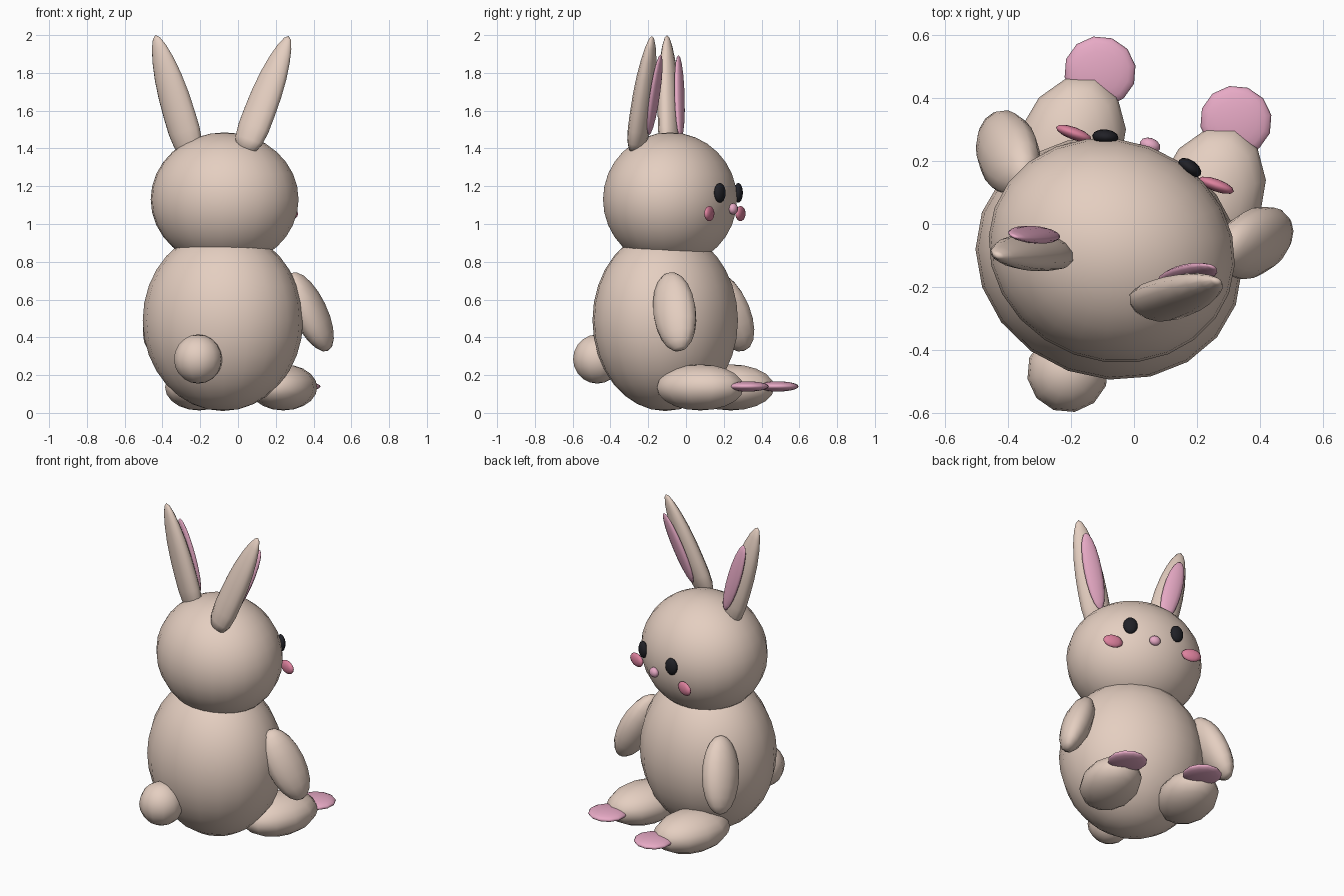
import bpy, bmesh
from math import radians, sqrt
from mathutils import Matrix, Vector

if "Cube" in bpy.data.objects:
    bpy.data.objects.remove(bpy.data.objects["Cube"])

# The rabbit is turned about z: "side" and "ahead" are its own axes
TURN = Matrix.Rotation(radians(-20), 3, 'Z')
SIDE, AHEAD = TURN @ Vector((1, 0, 0)), TURN @ Vector((0, 1, 0))
ORIGIN = Vector((-0.08, -0.11, 0))


def material(name, rgb):
    m = bpy.data.materials.new(name)
    m.diffuse_color = (*rgb, 1)
    m.use_nodes = True
    m.node_tree.nodes["Principled BSDF"].inputs["Base Color"].default_value = m.diffuse_color
    return m


FUR = material("fur", (0.78, 0.62, 0.53))
PINK = material("pink", (0.80, 0.40, 0.56))
ROSE = material("rose", (0.72, 0.22, 0.34))
DARK = material("dark", (0.015, 0.015, 0.02))


def place(u, v, z):
    return ORIGIN + u * SIDE + v * AHEAD + Vector((0, 0, z))


def blob(name, loc, radii, mat, axis=None, yaw=0, segs=(12, 10), profile=None):
    """Ellipsoid; axis points its long z, profile reshapes it along z."""
    bm = bmesh.new()
    bmesh.ops.create_uvsphere(bm, u_segments=segs[0], v_segments=segs[1], radius=1)
    for v in bm.verts:
        if profile:
            ring = sqrt(max(0, 1 - v.co.z ** 2))
            if ring > 1e-4:
                k = profile(v.co.z) / ring
                v.co.x *= k
                v.co.y *= k
        v.co = Vector([c * r for c, r in zip(v.co, radii)])
    if axis:
        z = Vector(axis).normalized()
        y = z.cross(SIDE).normalized()
        x = y.cross(z)
        rot = Matrix((x, y, z)).transposed()
    else:
        rot = TURN @ Matrix.Rotation(radians(yaw), 3, 'Z')
    bm.transform(Matrix.Translation(loc) @ rot.to_4x4())
    me = bpy.data.meshes.new(name)
    bm.to_mesh(me)
    bm.free()
    me.materials.append(mat)
    me.shade_smooth()
    ob = bpy.data.objects.new(name, me)
    bpy.context.collection.objects.link(ob)
    return ob


def ear_profile(t):
    """Blunt base, slender tip."""
    pts = [(-1, 0), (-.95, .68), (-.81, .9), (-.59, 1), (-.1, 1),
           (.31, .86), (.59, .68), (.81, .46), (.95, .23), (1, 0)]
    for (a, ra), (b, rb) in zip(pts, pts[1:]):
        if t <= b:
            return ra + (rb - ra) * max(0, t - a) / (b - a)
    return 0


# Body, head, tail, nose
blob("body", place(0, 0, 0.49), (0.43, 0.38, 0.48), FUR, segs=(20, 16))
blob("head", place(0, 0.027, 1.13), (0.397, 0.352, 0.355), FUR, segs=(24, 16))
blob("tail", place(0, -0.383, 0.285), (0.13, 0.13, 0.13), FUR)
blob("nose", place(0, 0.383, 1.08), (0.034, 0.024, 0.03), PINK)

# Mirrored parts
for s, side in ((-1, "left"), (1, "right")):
    blob("eye_" + side, place(s * .143, .36, 1.165), (.042, .024, .052), DARK, yaw=-15 * s)
    blob("cheek_" + side, place(s * .241, .336, 1.055), (.06, .02, .04), ROSE)
    down = -0.16 * s * SIDE - 0.12 * AHEAD + Vector((0, 0, 0.4))
    blob("arm_" + side, place(s * .415, .204, .535), (.085, .12, .23), FUR, axis=down)
    blob("foot_" + side, place(s * .237, .283, .135), (.17, .245, .122), FUR)
    blob("toes_" + side, place(s * .23, .55, .14), (.115, .112, .027), PINK)

# Ears lean unevenly, so each has its own base and tip
for side, base, tip in (("left", (-.245, -.085, 1.36), (-.437, -.10, 2.0)),
                        ("right", (.035, -.265, 1.385), (.268, -.18, 1.995))):
    base, tip = Vector(base), Vector(tip)
    axis, mid = tip - base, (base + tip) / 2
    blob("ear_" + side, mid, (.09, .054, axis.length / 2), FUR, axis, profile=ear_profile)
    blob("inner_ear_" + side, mid + .062 * AHEAD - axis * .01, (.056, .021, .23), PINK, axis)
